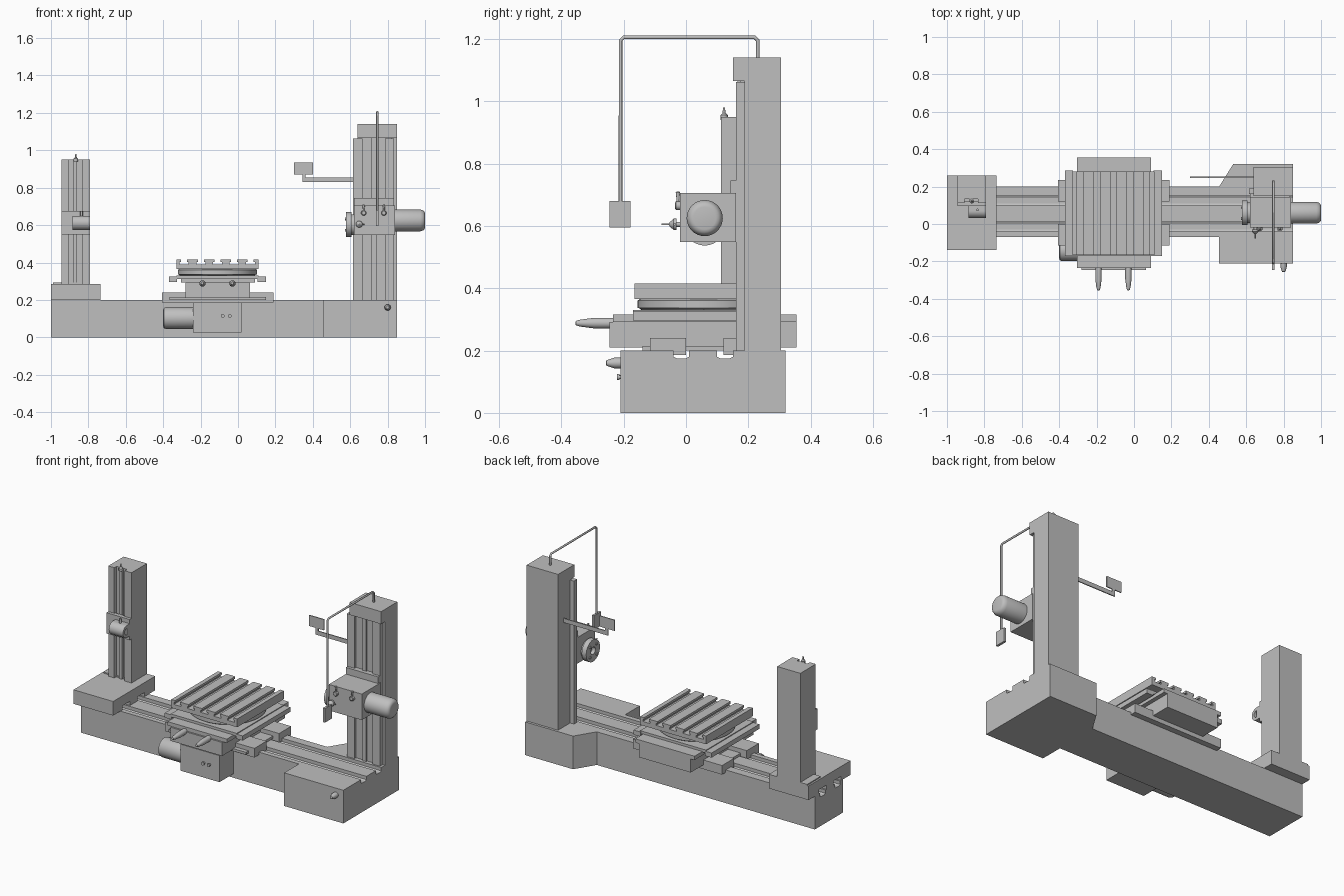
import bpy, bmesh, math
from mathutils import Vector

if "Cube" in bpy.data.objects:
    bpy.data.objects.remove(bpy.data.objects["Cube"], do_unlink=True)

grey = bpy.data.materials.new("machine grey")
grey.use_nodes = True
grey.diffuse_color = (0.52, 0.52, 0.52, 1)
grey.node_tree.nodes["Principled BSDF"].inputs["Base Color"].default_value = (0.52, 0.52, 0.52, 1)


def finish(name, bm, smooth=False):
    bmesh.ops.recalc_face_normals(bm, faces=bm.faces[:])
    me = bpy.data.meshes.new(name)
    bm.to_mesh(me)
    bm.free()
    me.materials.append(grey)
    if smooth:
        for p in me.polygons:
            p.use_smooth = True
        me.set_sharp_from_angle(angle=math.radians(35))
    ob = bpy.data.objects.new(name, me)
    bpy.context.collection.objects.link(ob)
    return ob


def prism(name, pts, axis, a, b):
    """Extrude a 2D outline (the other two axes, in order) along an axis."""
    def place(p, t):
        v = list(p)
        v.insert("xyz".index(axis), t)
        return v
    bm = bmesh.new()
    lo = [bm.verts.new(place(p, a)) for p in pts]
    hi = [bm.verts.new(place(p, b)) for p in pts]
    bm.faces.new(lo)
    bm.faces.new(hi[::-1])
    for i in range(len(pts)):
        j = (i + 1) % len(pts)
        bm.faces.new((lo[i], lo[j], hi[j], hi[i]))
    return finish(name, bm)


def box(name, x0, x1, y0, y1, z0, z1):
    return prism(name, [(x0, y0), (x1, y0), (x1, y1), (x0, y1)], "z", z0, z1)


def lathe(name, axis, origin, profile, n=32):
    """Turned part; profile holds (distance along axis, radius)."""
    k = "xyz".index(axis)
    u, w = [i for i in range(3) if i != k]
    bm = bmesh.new()
    rings = []
    for t, r in profile:
        ring = []
        for s in range(n):
            c = Vector(origin)
            ang = 2 * math.pi * s / n
            c[k] += t
            c[u] += r * math.cos(ang)
            c[w] += r * math.sin(ang)
            ring.append(bm.verts.new(c))
        rings.append(ring)
    for p, q in zip(rings, rings[1:]):
        for s in range(n):
            bm.faces.new((p[s], p[(s + 1) % n], q[(s + 1) % n], q[s]))
    bm.faces.new(rings[0])
    bm.faces.new(rings[-1])
    return finish(name, bm, True)


# Bed with two guide grooves running its whole length
prism("bed", [(-0.07, 0), (0.2, 0), (0.2, 0.2), (0.15, 0.2), (0.15, 0.18), (0.14, 0.175),
              (0.11, 0.175), (0.1, 0.18), (0.1, 0.2), (0.01, 0.2), (0.01, 0.18), (0, 0.175),
              (-0.03, 0.175), (-0.04, 0.18), (-0.04, 0.2), (-0.07, 0.2)], "x", -1, 0.85)
box("base_front", 0.455, 0.85, -0.21, -0.07, 0, 0.2)
prism("base_back", [(0.455, 0.2), (0.85, 0.2), (0.85, 0.32), (0.53, 0.32)], "z", 0, 0.2)
lathe("base_knob", "y", (0.8, -0.21, 0.16), [(0, 0.017), (-0.02, 0.017), (-0.045, 0.009), (-0.047, 0.004)], 16)

# Tailstock saddle, column and slideways
prism("tail_saddle", [(-0.14, 0.2), (-0.05, 0.2), (-0.05, 0.225), (0.02, 0.225), (0.02, 0.2),
                      (0.09, 0.2), (0.09, 0.225), (0.16, 0.225), (0.16, 0.2), (0.26, 0.2),
                      (0.26, 0.285), (-0.14, 0.285)], "x", -1, -0.735)
box("tail_foot", -0.99, -0.79, 0.13, 0.26, 0.28, 0.292)
box("tail_column", -0.945, -0.79, 0.135, 0.26, 0.28, 0.95)
for i, (a, b) in enumerate([(-0.945, -0.905), (-0.835, -0.79)]):
    box(f"tail_rail_{i}", a, b, 0.113, 0.136, 0.285, 0.95)
box("tail_screw_strip", -0.88, -0.86, 0.122, 0.136, 0.285, 0.95)
lathe("tail_pin", "z", (-0.867, 0.122, 0.94), [(0, 0.012), (0.015, 0.012), (0.022, 0.005), (0.04, 0.003)], 12)

# Tailstock bearing
box("bearing_slide", -0.945, -0.79, 0.095, 0.12, 0.55, 0.675)
box("bearing_block", -0.885, -0.79, 0.07, 0.1, 0.575, 0.65)
lathe("bearing_sleeve", "x", (-0.885, 0.07, 0.612),
      [(0.02, 0.02), (0, 0.02), (0, 0.038), (0.095, 0.038), (0.095, 0.02), (0.075, 0.02)], 24)
lathe("bearing_pin", "z", (-0.837, 0.075, 0.645), [(0, 0.007), (0.03, 0.007)], 12)

# Carriage on the bed
for side, (a, b) in {"front": (-0.115, 0.0), "back": (0.12, 0.235)}.items():
    box(f"carriage_bar_{side}", -0.405, 0.19, a, b, 0.185, 0.24)
box("carriage_core", -0.365, 0.15, -0.14, 0.235, 0.2, 0.215)
box("carriage_guide", -0.365, 0.15, 0.03, 0.08, 0.195, 0.212)

# Apron box with feed motor
box("apron", -0.24, 0.02, -0.205, -0.07, 0.025, 0.185)
lathe("feed_motor", "x", (-0.24, -0.14, 0.103), [(0, 0.058), (-0.145, 0.058), (-0.156, 0.054), (-0.16, 0.045)])
for x in (-0.082, -0.044):
    lathe("apron_button", "y", (x, -0.204, 0.115), [(0, 0.006), (-0.01, 0.006), (-0.01, 0.01), (-0.017, 0.01)], 12)

# Cross slide with two feed handles
box("cross_slide", -0.28, 0.065, -0.245, 0.355, 0.21, 0.292)
box("cross_slide_top", -0.305, 0.09, -0.235, 0.355, 0.292, 0.315)
for x in (-0.19, -0.03):
    lathe("feed_handle", "y", (x, -0.235, 0.288),
          [(0, 0.017), (-0.06, 0.017), (-0.105, 0.011), (-0.118, 0.007), (-0.12, 0.003)], 20)

# Side guide bars and table support
for i, (a, b) in enumerate([(-0.37, -0.325), (0.105, 0.15)]):
    box(f"guide_bar_{i}", a, b, -0.17, 0.285, 0.297, 0.325)
box("table_support", -0.33, 0.11, -0.17, 0.28, 0.312, 0.33)

# Rotary table: turned disc and slotted top
lathe("table_disc", "z", (-0.11, 0.057, 0.325), [(0, 0.195), (0.01, 0.205), (0.012, 0.212), (0.036, 0.212), (0.04, 0.205)], 64)
outline = [(-0.33, 0.365), (0.11, 0.365), (0.11, 0.415)]
for i in range(5):
    c = 0.068 - i * 0.089
    outline += [(c + 0.016, 0.415), (c + 0.016, 0.402), (c + 0.024, 0.402), (c + 0.024, 0.39),
                (c - 0.024, 0.39), (c - 0.024, 0.402), (c - 0.016, 0.402), (c - 0.016, 0.415)]
outline.append((-0.33, 0.415))
prism("slotted_table", outline, "y", -0.165, 0.28)

# Main column with cap and slideways
box("main_column", 0.64, 0.85, 0.188, 0.305, 0.2, 1.14)
box("column_cap", 0.64, 0.85, 0.15, 0.19, 1.065, 1.14)
box("column_core", 0.64, 0.82, 0.175, 0.19, 0.2, 1.065)
for i, (a, b) in enumerate([(0.615, 0.665), (0.785, 0.835)]):
    box(f"column_rail_{i}", a, b, 0.16, 0.19, 0.2, 1.062)
box("column_screw_strip", 0.715, 0.74, 0.165, 0.18, 0.2, 1.065)

# Headstock, spindle and motor
box("headstock", 0.62, 0.84, -0.02, 0.16, 0.548, 0.705)
box("headstock_slide", 0.62, 0.835, 0.143, 0.18, 0.548, 0.745)
lathe("spindle_plate", "x", (0.62, 0.06, 0.603),
      [(0, 0.055), (-0.012, 0.055), (-0.012, 0.066), (-0.042, 0.066), (-0.042, 0.022), (-0.02, 0.022)])
for i in range(4):
    a = math.radians(45 + 90 * i)
    lathe("spindle_stud", "x", (0.578, 0.06 + 0.043 * math.cos(a), 0.603 + 0.043 * math.sin(a)),
          [(0, 0.008), (-0.005, 0.008)], 12)
lathe("spindle_motor", "x", (0.84, 0.06, 0.625), [(0, 0.058), (0.135, 0.058), (0.15, 0.053), (0.158, 0.045), (0.16, 0.036)])

# Headstock levers and handle
for x in (0.672, 0.78):
    lathe("lever_hub", "y", (x, -0.018, 0.665), [(0, 0.014), (-0.014, 0.014), (-0.017, 0.01)], 16)
    lathe("lever_grip", "z", (x, -0.026, 0.67), [(0, 0.004), (0.02, 0.005), (0.037, 0.007), (0.041, 0.003)], 12)
lathe("handle", "y", (0.648, -0.018, 0.605), [(0, 0.008), (-0.012, 0.008), (-0.012, 0.018), (-0.022, 0.018),
                                            (-0.034, 0.007), (-0.036, 0.003), (-0.06, 0.003)], 16)
lathe("handle_spoke", "x", (0.635, -0.036, 0.605), [(0, 0.004), (0.04, 0.004)], 10)

# Hanging control pendant on a bent tube
curve = bpy.data.curves.new("pendant_tube", "CURVE")
curve.dimensions = "3D"
curve.bevel_depth = 0.006
curve.bevel_resolution = 2
curve.use_fill_caps = True
path = [(0.23, 1.13), (0.23, 1.195), (0.22, 1.205), (-0.2, 1.205), (-0.21, 1.195), (-0.21, 0.67)]
spline = curve.splines.new("POLY")
spline.points.add(len(path) - 1)
for p, (y, z) in zip(spline.points, path):
    p.co = (0.745, y, z, 1)
curve.materials.append(grey)
bpy.context.collection.objects.link(bpy.data.objects.new("pendant_tube", curve))
box("pendant_box", 0.738, 0.752, -0.245, -0.178, 0.595, 0.68)

# Display panel on a flat arm
prism("panel_arm", [(0.345, 0.83), (0.645, 0.83), (0.645, 0.855), (0.362, 0.855), (0.362, 0.875), (0.345, 0.875)],
      "y", 0.247, 0.253)
box("display_panel", 0.3, 0.4, 0.247, 0.253, 0.87, 0.935)
